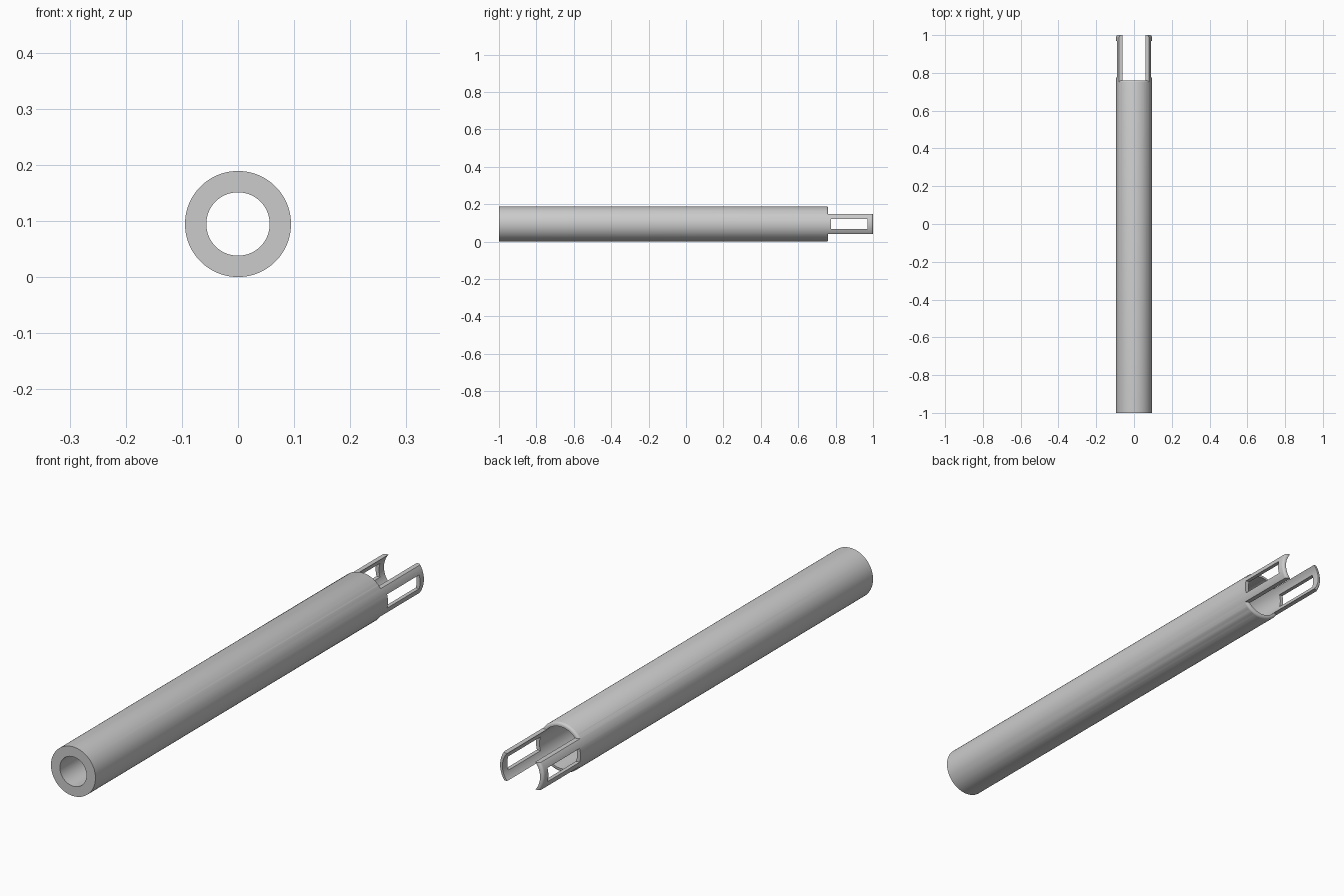
import bpy, bmesh, math
from mathutils import Vector

if "Cube" in bpy.data.objects:
    bpy.data.objects.remove(bpy.data.objects["Cube"])

R = 0.0945            # outer radius, also height of the axis
BORE, SOCKET = 0.0565, 0.080
SHOULDER, TIP = 0.76, 1.0
HALF = 0.053          # half height of each prong
F = 0.010             # rounding of outer end edges
AXIS = Vector((0, 0, R))


def arc(y, n=5):
    """Rounded outer edge ending at y, from the side towards the end face."""
    return [(R - F + F * math.cos(a), y - F + F * math.sin(a))
            for a in (math.pi / 2 * i / n for i in range(n + 1))]


def to_object(name, bm):
    bmesh.ops.recalc_face_normals(bm, faces=bm.faces)
    mesh = bpy.data.meshes.new(name)
    bm.to_mesh(mesh)
    bm.free()
    ob = bpy.data.objects.new(name, mesh)
    bpy.context.collection.objects.link(ob)
    return ob


def lathe(profile, closed):
    """Revolve (radius, y) points around the tube axis."""
    bm = bmesh.new()
    vs = [bm.verts.new((r, y, R)) for r, y in profile]
    es = [bm.edges.new(p) for p in zip(vs, vs[1:])]
    if closed:
        es.append(bm.edges.new((vs[-1], vs[0])))
    bmesh.ops.spin(bm, geom=vs + es, cent=AXIS, axis=(0, 1, 0),
                   angle=2 * math.pi, steps=96, use_merge=True)
    bmesh.ops.remove_doubles(bm, verts=bm.verts, dist=1e-5)
    return bm


def cut(ob, cutter):
    mod = ob.modifiers.new("cut", 'BOOLEAN')
    mod.operation, mod.solver, mod.object = 'DIFFERENCE', 'EXACT', cutter
    bpy.context.view_layer.objects.active = ob
    bpy.ops.object.modifier_apply(modifier=mod.name)
    bpy.data.objects.remove(cutter)


# Tube with narrow bore, wider socket at the fork end
tube = to_object("forked_tube", lathe(
    [(BORE, -1), (R, -1)] + arc(TIP) + [(SOCKET, TIP), (SOCKET, 0.5), (BORE, 0.5)], True))

# Remove the wall above and below the two prongs, leaving a rounded shoulder
for side in (1, -1):
    edge = arc(SHOULDER)[::-1]
    edge[-1] = (R + 0.0005, SHOULDER - F)
    bm = lathe([(0, SHOULDER)] + edge + [(0.13, SHOULDER - F), (0.13, 1.1), (0, 1.1)], False)
    bmesh.ops.bisect_plane(bm, geom=bm.verts[:] + bm.edges[:] + bm.faces[:],
                           plane_co=AXIS + Vector((0, 0, side * HALF)),
                           plane_no=(0, 0, side), clear_inner=True)
    bmesh.ops.holes_fill(bm, edges=[e for e in bm.edges if e.is_boundary])
    cut(tube, to_object("gap_cutter", bm))

# Rectangular window through both prongs
bm = bmesh.new()
bmesh.ops.create_cube(bm, size=1)
bmesh.ops.scale(bm, vec=(0.4, 0.195, 0.053), verts=bm.verts)
bmesh.ops.translate(bm, vec=(0, 0.8725, R), verts=bm.verts)
cut(tube, to_object("window_cutter", bm))

bpy.ops.object.select_all(action='DESELECT')
tube.select_set(True)
bpy.context.view_layer.objects.active = tube
bpy.ops.object.shade_smooth_by_angle(angle=math.radians(30))
